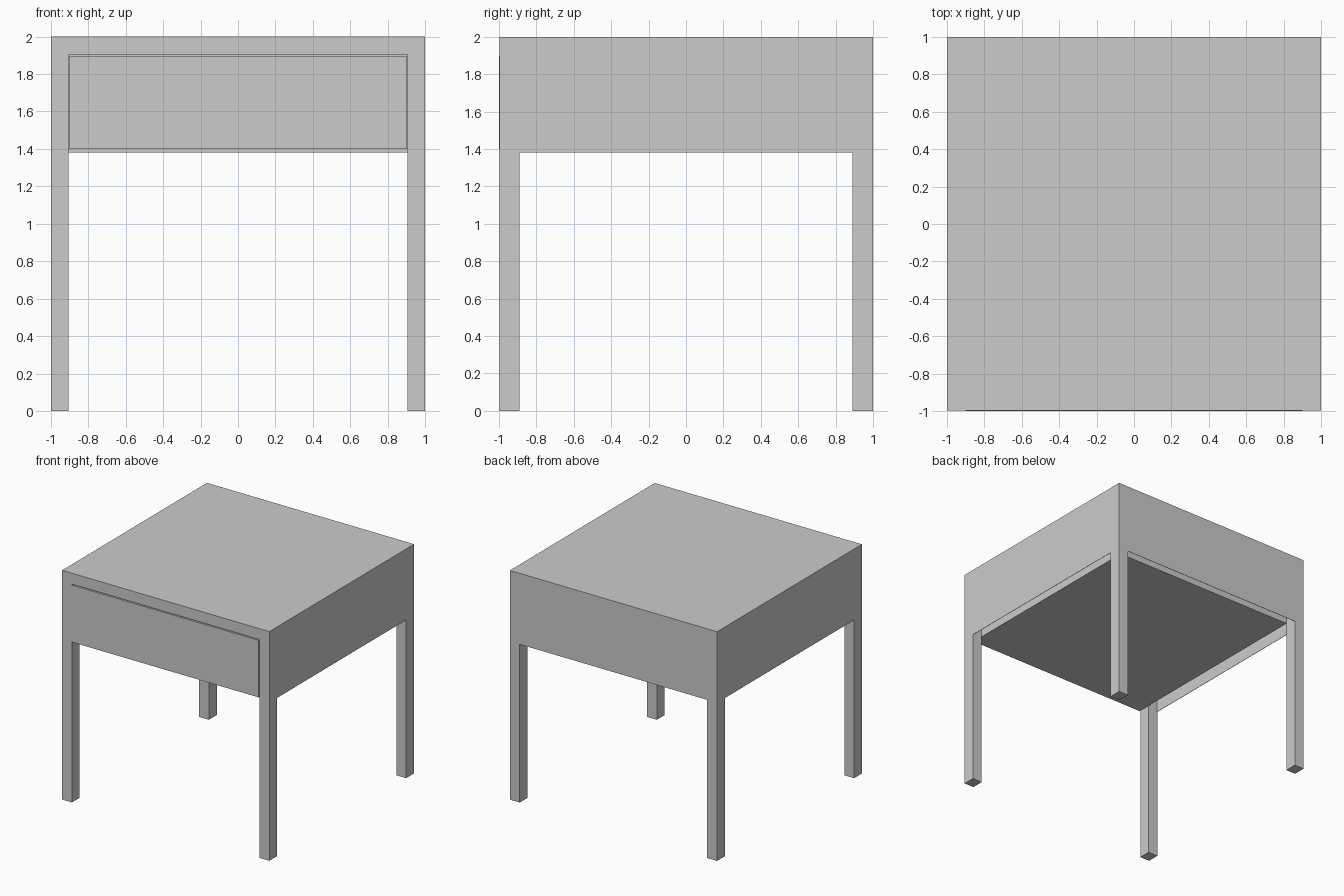
import bpy

if "Cube" in bpy.data.objects:
    bpy.data.objects.remove(bpy.data.objects["Cube"])


def box(name, x, y, z):
    """Axis-aligned box from (min, max) ranges."""
    bpy.ops.mesh.primitive_cube_add(
        size=1, location=[(r[0] + r[1]) / 2 for r in (x, y, z)])
    ob = bpy.context.object
    ob.name = name
    ob.scale = [r[1] - r[0] for r in (x, y, z)]
    bpy.ops.object.transform_apply(location=False, rotation=False, scale=True)
    return ob


FRONT, BACK = -0.997, 1.0     # frame depth; the drawer stands slightly proud
LEG_X, LEG_Y = 0.905, 0.89    # inner faces of the legs
APRON, SLAB = 1.38, 1.905     # apron bottom, tabletop underside
SHEET = 0.003                 # apron panel thickness

# Tabletop slab
box("tabletop", (-1, 1), (FRONT, BACK), (SLAB, 2))

# Legs and thin side panels, left and right
for side, s in (("left", -1), ("right", 1)):
    leg_x = sorted((s * LEG_X, s))
    box(f"{side}_front_leg", leg_x, (FRONT, -LEG_Y), (0, SLAB))
    box(f"{side}_back_leg", leg_x, (LEG_Y, BACK), (0, SLAB))
    box(f"{side}_panel", sorted((s * (1 - SHEET), s)), (-LEG_Y, LEG_Y), (APRON, SLAB))

# Back panel
box("back_panel", (-LEG_X, LEG_X), (BACK - SHEET, BACK), (APRON, SLAB))

# Drawer, with a small gap to the frame
box("drawer", (-0.9, 0.9), (-1, 0.9), (1.4, 1.897))
